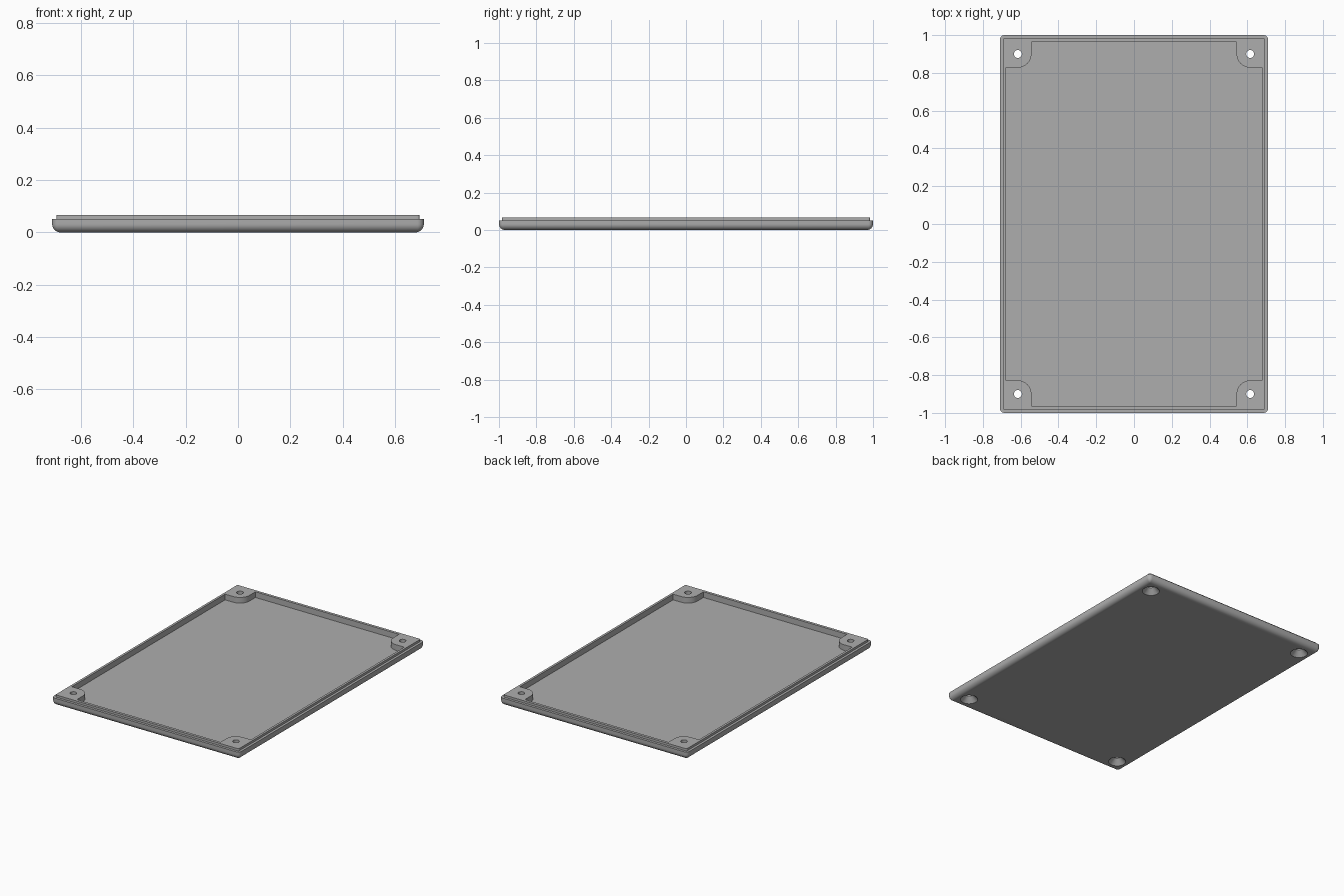
import bpy, bmesh
from math import sin, cos, pi, radians

if "Cube" in bpy.data.objects:
    bpy.data.objects.remove(bpy.data.objects["Cube"])

HX, HY = 0.71, 1.0            # half width and length
RIM, TOP, FLOOR = 0.052, 0.067, 0.028
FILLET, CORNER = 0.032, 0.025
SCREW_X, SCREW_Y, BOSS = 0.615, 0.9, 0.072

grey = bpy.data.materials.new("plain_grey")
grey.use_nodes = True
colour = (0.42, 0.42, 0.42, 1)
grey.diffuse_color = colour
grey.node_tree.nodes["Principled BSDF"].inputs["Base Color"].default_value = colour


def loft(name, rings):
    """Solid skinned through matching closed rings, capped at both ends."""
    bm = bmesh.new()
    loops = [[bm.verts.new(p) for p in ring] for ring in rings]
    n = len(loops[0])
    for a, b in zip(loops, loops[1:]):
        for i in range(n):
            j = (i + 1) % n
            bm.faces.new((a[i], a[j], b[j], b[i]))
    bm.faces.new(loops[0][::-1])
    bm.faces.new(loops[-1])
    bmesh.ops.recalc_face_normals(bm, faces=bm.faces)
    mesh = bpy.data.meshes.new(name)
    bm.to_mesh(mesh)
    bm.free()
    mesh.materials.append(grey)
    obj = bpy.data.objects.new(name, mesh)
    bpy.context.collection.objects.link(obj)
    return obj


def rounded_ring(inset, z, steps=6):
    """Rounded rectangle, pulled in from the outer size."""
    r = max(CORNER - inset, 0.003)
    x, y = HX - inset - r, HY - inset - r
    ring = []
    for k, (sx, sy) in enumerate(((1, 1), (-1, 1), (-1, -1), (1, -1))):
        for i in range(steps + 1):
            a = (k + i / steps) * pi / 2
            ring.append((sx * x + r * cos(a), sy * y + r * sin(a), z))
    return ring


def pocket_ring(z, steps=12):
    """Inside outline, stepping around a round-nosed boss at each corner."""
    x, y = 0.677, 0.964
    quarter = [(x, SCREW_Y - BOSS)]
    for i in range(steps + 1):
        a = 1.5 * pi - i / steps * pi / 2
        quarter.append((SCREW_X + BOSS * cos(a), SCREW_Y + BOSS * sin(a)))
    quarter.append((SCREW_X - BOSS, y))
    ring = []
    for sx, sy in ((1, 1), (-1, 1), (-1, -1), (1, -1)):
        part = quarter if sx * sy > 0 else quarter[::-1]
        ring += [(sx * px, sy * py, z) for px, py in part]
    return ring


def circle(x, y, r, z, n=32):
    return [(x + r * cos(2 * pi * i / n), y + r * sin(2 * pi * i / n), z) for i in range(n)]


# Outer shell: rounded bottom edge, shoulder and raised lip
rings = []
for i in range(9):
    a = i / 8 * pi / 2
    rings.append(rounded_ring(FILLET * (1 - sin(a)), FILLET * (1 - cos(a))))
rings += [rounded_ring(0, RIM), rounded_ring(0.017, RIM), rounded_ring(0.017, TOP)]
lid = loft("lid", rings)

# Cutters: the pocket and four countersunk screw holes
cutters = [loft("pocket_cutter", [pocket_ring(FLOOR), pocket_ring(TOP + 0.05)])]
for sx in (-1, 1):
    for sy in (-1, 1):
        x, y = sx * SCREW_X, sy * SCREW_Y
        profile = ((0.055, -0.02), (0.055, 0), (0.021, 0.036), (0.021, TOP + 0.05))
        cutters.append(loft("screw_cutter", [circle(x, y, r, z) for r, z in profile]))

bpy.context.view_layer.objects.active = lid
lid.select_set(True)
for cutter in cutters:
    cutter.hide_render = True
    mod = lid.modifiers.new("cut", "BOOLEAN")
    mod.operation = "DIFFERENCE"
    mod.solver = "EXACT"
    mod.object = cutter
    bpy.ops.object.modifier_apply(modifier=mod.name)
    bpy.data.objects.remove(cutter)

bpy.ops.object.shade_smooth_by_angle(angle=radians(30))
